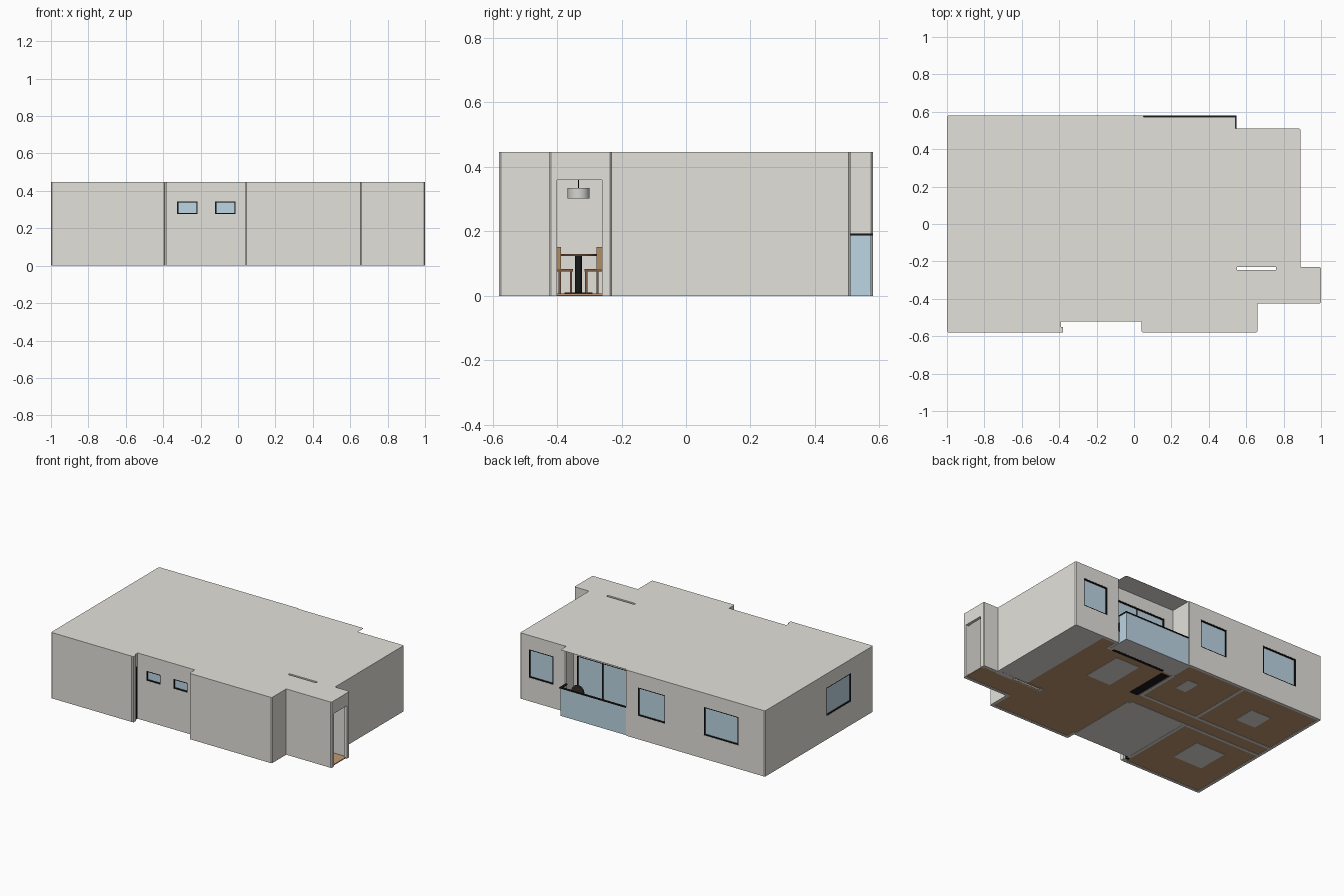
import bpy, bmesh, math
from mathutils import Matrix

if "Cube" in bpy.data.objects:
    bpy.data.objects.remove(bpy.data.objects["Cube"])

def material(name, r, g, b):
    m = bpy.data.materials.new(name)
    m.diffuse_color = (r, g, b, 1)
    m.use_nodes = True
    m.node_tree.nodes["Principled BSDF"].inputs["Base Color"].default_value = m.diffuse_color
    return m

WALL = material("plaster_grey", .77, .755, .705)
GLASS = material("pale_blue_glass", .51, .67, .77)
BLACK = material("black_metal", .009, .009, .009)
FLOOR = material("oak_floor", .53, .32, .17)
WOOD = material("chair_wood", .45, .27, .12)
DARKWOOD = material("dark_wood", .22, .11, .055)
BROWN = material("dark_brown", .035, .025, .02)
SHADE = material("lamp_grey", .66, .66, .63)

def finish(name, bm, mat):
    bmesh.ops.recalc_face_normals(bm, faces=bm.faces)
    me = bpy.data.meshes.new(name)
    bm.to_mesh(me)
    bm.free()
    if mat:
        me.materials.append(mat)
    ob = bpy.data.objects.new(name, me)
    bpy.context.collection.objects.link(ob)
    return ob

# boxes given as (x0, x1, y0, y1, z0, z1)
def boxes(name, mat, items):
    bm = bmesh.new()
    for x0, x1, y0, y1, z0, z1 in items:
        m = (Matrix.Translation(((x0 + x1) / 2, (y0 + y1) / 2, (z0 + z1) / 2))
             @ Matrix.Diagonal((x1 - x0, y1 - y0, z1 - z0, 1)))
        bmesh.ops.create_cube(bm, size=1, matrix=m)
    return finish(name, bm, mat)

def cylinder(name, mat, x, y, z0, z1, r, sides=32):
    bm = bmesh.new()
    bmesh.ops.create_cone(bm, cap_ends=True, segments=sides, radius1=r, radius2=r, depth=z1 - z0,
                          matrix=Matrix.Translation((x, y, (z0 + z1) / 2)))
    for f in bm.faces:
        f.smooth = len(f.verts) == 4
    for e in bm.edges:
        e.smooth = not any(len(f.verts) > 4 for f in e.link_faces)
    return finish(name, bm, mat)

def prism(name, mat, pts, z0, z1):
    bm = bmesh.new()
    lo, hi = [[bm.verts.new((x, y, z)) for x, y in pts] for z in (z0, z1)]
    bm.faces.new(lo[::-1])
    bm.faces.new(hi)
    for i in range(len(pts)):
        bm.faces.new((lo[i - 1], lo[i], hi[i], hi[i - 1]))
    return finish(name, bm, mat)

def cut(ob, cutter):
    mod = ob.modifiers.new("cut", 'BOOLEAN')
    mod.operation, mod.object, mod.solver = 'DIFFERENCE', cutter, 'EXACT'
    cutter.hide_render = True
    cutter.display_type = 'WIRE'

def corners(pts):
    for i, p in enumerate(pts):
        a, b = pts[i - 1], pts[(i + 1) % len(pts)]
        la, lb = math.dist(a, p), math.dist(b, p)
        yield p, ((p[0] - a[0]) / la, (p[1] - a[1]) / la), ((b[0] - p[0]) / lb, (b[1] - p[1]) / lb), min(la, lb)

def inset(pts, t):
    return [(p[0] - t * (d[1] + e[1]), p[1] + t * (d[0] + e[0])) for p, d, e, _ in corners(pts)]

# chamfered outline as (point, index of its corner)
def chamfer(pts, c=.006):
    out = []
    for i, (p, d, e, short) in enumerate(corners(pts)):
        if d[0] * e[1] - d[1] * e[0] > 0 and short > 3 * c:
            out += [((p[0] - d[0] * c, p[1] - d[1] * c), i), ((p[0] + e[0] * c, p[1] + e[1] * c), i)]
        else:
            out.append((p, i))
    return out

# closed wall shell between the chamfered outline and its inset
def wall_ring(name, mat, pts, t, z0, z1):
    bm = bmesh.new()
    outer, inner = chamfer(pts), inset(pts, t)
    o = [[bm.verts.new((*p, z)) for p, _ in outer] for z in (z0, z1)]
    n = [[bm.verts.new((*p, z)) for p in inner] for z in (z0, z1)]
    for k in range(len(outer)):
        i, j = outer[k - 1][1], outer[k][1]
        bm.faces.new((o[0][k - 1], o[0][k], o[1][k], o[1][k - 1]))
        for s in (0, 1):
            bm.faces.new([o[s][k - 1], o[s][k], n[s][j]] + ([n[s][i]] if i != j else []))
        if i != j:
            bm.faces.new((n[0][i], n[0][j], n[1][j], n[1][i]))
    return finish(name, bm, mat)

# footprint, counter-clockwise; the balcony is recessed in the walls and covered by the roof
TOP = .446
left = [(-1, -.58)]
middle = [(-.39, -.52), (.04, -.52), (.04, -.58), (.66, -.58), (.66, -.425), (1, -.425), (1, -.23),
          (.89, -.23), (.89, .51)]
outline = left + [(-.39, -.58)] + middle + [(.545, .51), (.545, .43), (.05, .43), (.05, .58), (-1, .58)]
roof_line = (left + [(-.38, -.58), (-.38, -.55), (-.39, -.55)] + middle
             + [(.543, .51), (.543, .573), (.05, .573), (.05, .58), (-1, .58)])

walls = wall_ring("outer_walls", WALL, outline, .02, 0, TOP)
roof = prism("roof", WALL, [p for p, _ in chamfer(roof_line)], TOP, .447)
floor = prism("wood_floor", FLOOR, inset(outline, .008), .002, .008)
boxes("corner_post", WALL, [(-.391, -.38, -.579, -.55, 0, TOP)])

# narrow shaft through roof and floor
shaft = boxes("shaft_cutter", None, [(.55, .76, -.246, -.231, -.1, 1)])
cut(roof, shaft)
cut(floor, shaft)

# windows: frame lining the opening, pane set back
openings = []
def window(name, axis, face, out, a0, a1, z0, z1, bars=()):
    def slab(d0, d1, p0, p1, q0, q1):
        d = sorted((face - out * d0, face - out * d1))
        return (p0, p1, *d, q0, q1) if axis == 'y' else (*d, p0, p1, q0, q1)
    f = .006
    openings.append(slab(-.03, .035, a0, a1, z0 if z0 > 0 else -.05, z1))
    parts = [slab(.001, .022, a0, a0 + f, z0, z1), slab(.001, .022, a1 - f, a1, z0, z1),
             slab(.001, .022, a0 + f, a1 - f, z0, z0 + f), slab(.001, .022, a0 + f, a1 - f, z1 - f, z1)]
    parts += [slab(.006, .018, b - f / 2, b + f / 2, z0 + f, z1 - f) for b in bars]
    boxes(name + "_frame", BLACK, parts)
    boxes(name + "_pane", GLASS, [slab(.010, .014, a0 + f, a1 - f, z0 + f, z1 - f)])

window("back_window_left", 'y', .58, 1, -.80, -.54, .16, .352)
window("back_window_middle", 'y', .58, 1, -.25, -.045, .16, .352)
window("back_window_right", 'y', .51, 1, .64, .825, .16, .352)
window("side_window", 'x', -1, -1, -.345, -.08, .16, .352)
window("front_window_left", 'y', -.52, -1, -.325, -.217, .277, .343)
window("front_window_right", 'y', -.52, -1, -.122, -.014, .277, .343)
window("balcony_door", 'y', .43, 1, .12, .52, 0, .36, bars=(.33,))
window("niche_window", 'x', -.39, 1, -.548, -.526, 0, .36)
openings.append((.95, 1.05, -.40, -.26, -.05, .36))   # open entrance
cut(walls, boxes("opening_cutter", None, openings))

# interior walls
boxes("interior_walls", WALL, [
    (.022, .042, -.51, -.01, 0, TOP), (.022, .042, .10, .42, 0, TOP),
    (-.412, -.392, -.51, -.01, 0, TOP), (-.985, .022, -.01, .01, 0, TOP),
    (-.985, .022, .10, .12, 0, TOP), (-.41, -.39, .12, .565, 0, TOP)])
boxes("shaft_walls", WALL, [(.535, .885, -.256, -.247, 0, TOP), (.535, .885, -.23, -.221, 0, TOP),
                            (.535, .549, -.247, -.23, 0, TOP), (.761, .885, -.247, -.23, 0, TOP)])

# grey floors and rugs
boxes("tiled_floors", WALL, [(-.39, .022, -.50, -.01, 0, .010), (.66, .87, -.22, .49, 0, .010),
                             (.05, .543, .43, .572, 0, .010)])
boxes("rugs", WALL, [(.26, .44, .08, .36, 0, .011), (-.15, -.07, .31, .43, 0, .011),
                     (-.75, -.60, .25, .40, 0, .011), (-.82, -.60, -.34, -.12, 0, .011)])
boxes("media_bench", BLACK, [(.05, .11, .09, .39, 0, .08)])

# balcony parapet and handrail
boxes("balcony_glass", GLASS, [(.05, .543, .568, .574, 0, .188), (.537, .543, .51, .568, 0, .188)])
boxes("balcony_rail", BLACK, [(.05, .548, .565, .579, .187, .193), (.534, .548, .508, .565, .187, .193)])

# balcony chair with a round back
cylinder("balcony_chair_seat", BROWN, .48, .51, .07, .085, .042)
back = cylinder("balcony_chair_back", BROWN, 0, 0, -.006, .006, .045)
back.rotation_euler.x = math.pi / 2
back.location = (.48, .475, .14)
cylinder("balcony_chair_leg", BLACK, .48, .51, .01, .07, .008, 12)

# dining table and pendant lamp
TX, TY = .325, -.333
cylinder("table_base", BLACK, TX, TY, .003, .011, .043)
cylinder("table_column", BLACK, TX, TY, .008, .124, .011, 16)
cylinder("table_top", DARKWOOD, TX, TY, .124, .130, .055)
cylinder("lamp_shade", SHADE, TX, TY, .302, .335, .034)
cylinder("lamp_cord", BLACK, TX, TY, .335, TOP, .0015, 8)

# two facing chairs
for s, side in ((-1, "front"), (1, "back")):
    def part(x0, x1, d0, d1, z0, z1):
        y = sorted((TY + s * d0, TY + s * d1))
        return (TX + x0, TX + x1, *y, z0, z1)
    boxes(side + "_chair_seat", DARKWOOD, [part(-.035, .035, .018, .072, .075, .083)])
    boxes(side + "_chair_back", WOOD, [part(-.035, .035, .055, .072, .083, .152)])
    boxes(side + "_chair_legs", DARKWOOD, [part(x, x + .007, d, d + .007, .008, .075)
                                           for x in (-.035, .028) for d in (.020, .055)])
